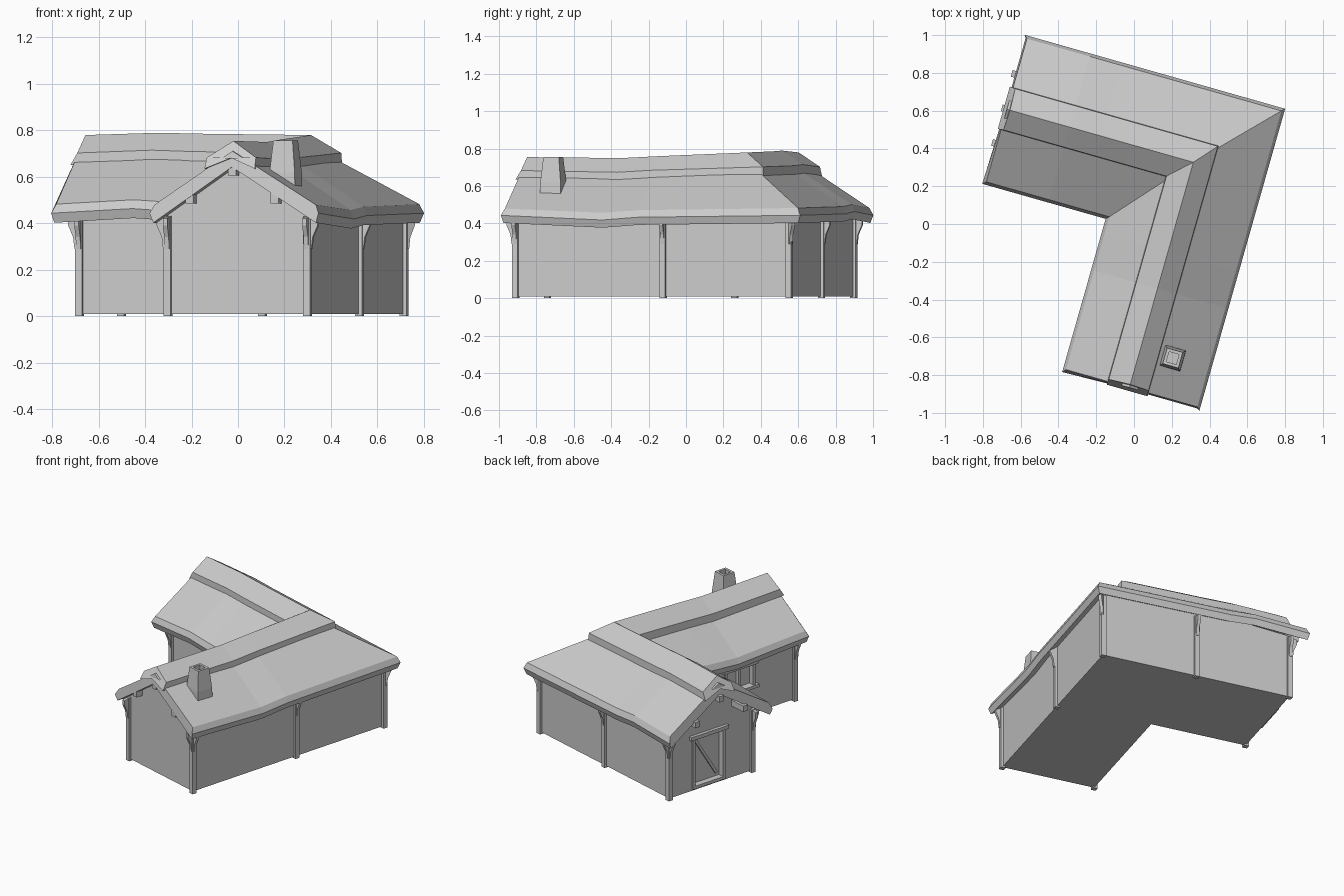
import bpy, bmesh, math
from mathutils import Matrix, Vector

old = bpy.data.objects.get("Cube")
if old:
    bpy.data.objects.remove(old, do_unlink=True)

grey = bpy.data.materials.new("plain_grey")
grey.use_nodes = True
grey.diffuse_color = (0.6, 0.6, 0.6, 1)
grey.node_tree.nodes["Principled BSDF"].inputs["Base Color"].default_value = (0.6, 0.6, 0.6, 1)

# House frame: origin at the outer roof corner, wings run along -u and -v
PLACE = Matrix.Translation((0.80, 0.61, 0)) @ Matrix.Rotation(math.radians(-15.85), 4, "Z")
WA, WB = 0.755, 0.82          # roof widths of the two wings
RA, RB = 0.39, 0.405          # ridge distances from the outer eaves
END_A, END_B = 1.663, 1.434   # roof lengths of the two wings
WALL_A, WALL_B = 1.60, 1.33   # wall lengths of the two wings


def finish(name, bm):
    bmesh.ops.recalc_face_normals(bm, faces=bm.faces)
    bm.transform(PLACE)
    mesh = bpy.data.meshes.new(name)
    bm.to_mesh(mesh)
    bm.free()
    mesh.materials.append(grey)
    ob = bpy.data.objects.new(name, mesh)
    bpy.context.collection.objects.link(ob)
    return ob


def box(name, u, v, z):
    bm = bmesh.new()
    bmesh.ops.create_cube(bm, size=1)
    for p in bm.verts:
        p.co = [r[0] if c < 0 else r[1] for c, r in zip(p.co, (u, v, z))]
    return finish(name, bm)


def prism(name, outline, width, at, direction):
    """Extrude an (outward, z) outline across its outward direction."""
    out = Vector((direction[0], direction[1], 0)).normalized()
    side = Vector((-out.y, out.x, 0)) * width / 2
    base = Vector((at[0], at[1], 0))
    bm = bmesh.new()
    rings = [[bm.verts.new(base + out * o + side * s + Vector((0, 0, z))) for o, z in outline]
             for s in (-1, 1)]
    bridge(bm, rings)
    return finish(name, bm)


def bridge(bm, rings):
    n = len(rings[0])
    for a, b in zip(rings, rings[1:]):
        for i in range(n):
            j = (i + 1) % n
            bm.faces.new((a[i], a[j], b[j], b[i]))
    bm.faces.new(rings[0])
    bm.faces.new(rings[-1])


def sweep(name, profile, end_a, end_b):
    """Sweep a closed (dA, dB, z, setback) profile round the mitred corner."""
    # wing, distance, eave offset, ridge offset
    stations = [("a", end_a, 0, -0.025), ("a", 1.10, -0.025, -0.03), ("a", 0.9, -0.01, -0.02),
                ("m", 0, 0, 0),
                ("b", 0.9, 0.008, 0.006), ("b", 1.07, 0.02, 0.01), ("b", end_b, 0, 0)]
    bm = bmesh.new()
    rings = []
    for k, (wing, dist, low, high) in enumerate(stations):
        ring = []
        for da, db, z, back in profile:
            t = min(max((z - 0.44) / 0.335, 0), 1)
            dz = low + (high - low) * t if z > 0.1 else 0
            d = dist - back if k in (0, 6) else dist
            u = -d if wing == "b" else -da
            v = -d if wing == "a" else -db
            ring.append(bm.verts.new((u, v, z + dz)))
        rings.append(ring)
    bridge(bm, rings)
    return finish(name, bm)


# Roof slab with bevelled eaves
sweep("roof", [
    (0, 0, 0.443, 0), (0.016, 0.016, 0.482, 0.018), (RA, RB, 0.732, 0.018),
    (WA - 0.016, WB - 0.016, 0.482, 0.018), (WA, WB, 0.443, 0),
    (WA - 0.014, WB - 0.014, 0.402, 0.01), (RA, RB, 0.658, 0.01), (0.014, 0.014, 0.402, 0.01),
], END_A, END_B)

# Raised ridge covering
sweep("ridge_cover", [
    (0.285, 0.285, 0.65, 0), (0.288, 0.288, 0.702, 0.03), (RA, RB, 0.779, 0.035),
    (0.507, 0.515, 0.702, 0.03), (0.51, 0.518, 0.65, 0), (RA, RB, 0.70, 0),
], END_A, END_B)

# Walls with gables
walls = sweep("walls", [
    (0.067, 0.08, 0.01, 0), (0.067, 0.08, 0.442, 0), (RA, RB, 0.675, 0),
    (WA - 0.065, WB - 0.08, 0.442, 0), (WA - 0.065, WB - 0.08, 0.01, 0),
], WALL_A, WALL_B)


def recess(cutter):
    mod = walls.modifiers.new("opening", "BOOLEAN")
    mod.operation = "DIFFERENCE"
    mod.solver = "EXACT"
    mod.object = cutter
    bpy.context.view_layer.objects.active = walls
    bpy.ops.object.modifier_apply(modifier=mod.name)
    bpy.data.objects.remove(cutter, do_unlink=True)


# Door on the side gable
D0, D1 = -0.50, -0.28
recess(box("door_cutter", (-WALL_B - 0.05, -WALL_B + 0.03), (D0, D1), (0.04, 0.36)))
face = (-WALL_B - 0.012, -WALL_B + 0.005)
box("door_jamb_right", face, (D0 - 0.02, D0), (0.02, 0.36))
box("door_jamb_left", face, (D1, D1 + 0.02), (0.02, 0.36))
box("door_sill", face, (D0 - 0.02, D1 + 0.02), (0.02, 0.04))
box("door_lintel", (-WALL_B - 0.022, -WALL_B + 0.005), (D0 - 0.04, D1 + 0.04), (0.36, 0.385))
bm = bmesh.new()
bmesh.ops.create_cube(bm, size=1, matrix=Matrix.Translation((-WALL_B + 0.026, (D0 + D1) / 2, 0.2))
                      @ Matrix.Rotation(math.radians(-32), 4, "X")
                      @ Matrix.Diagonal((0.012, 0.018, 0.32, 1)))
finish("door_brace", bm)

# Window on the inner wall of the long wing
WU = -WA + 0.065
recess(box("window_cutter", (WU - 0.05, WU + 0.025), (-1.26, -1.06), (0.21, 0.35)))
for name, v, z, proud in (
        ("window_sill", (-1.30, -1.02), (0.19, 0.21), 0.025),
        ("window_head", (-1.30, -1.02), (0.35, 0.37), 0.02),
        ("window_jamb_front", (-1.28, -1.26), (0.21, 0.35), 0.012),
        ("window_jamb_back", (-1.06, -1.04), (0.21, 0.35), 0.012),
        ("window_mullion", (-1.167, -1.153), (0.21, 0.35), 0.002)):
    box(name, (WU - proud, WU + 0.024), v, z)

# Posts with curved braces under the eaves
IA, IB = -WA + 0.065, -WB + 0.08
POSTS = {
    "outer_corner": (-0.067, -0.08, [(1, 1)]),
    "long_side": (-0.067, -0.78, [(1, 0)]),
    "front_left": (-0.067, -WALL_A, [(1, 0), (0, -1)]),
    "front_right": (IA, -WALL_A, [(-1, 0), (0, -1)]),
    "back_side": (-0.70, -0.08, [(0, 1)]),
    "gable_back": (-WALL_B, -0.08, [(0, 1), (-1, 0)]),
    "gable_front": (-WALL_B, IB, [(0, -1), (-1, 0)]),
}
BRACE = [(0, 0.29), (0.02, 0.29), (0.026, 0.34), (0.048, 0.39), (0.048, 0.42), (0, 0.43)]
for name, (u, v, directions) in POSTS.items():
    r = 0.016
    box(name + "_post", (u - r, u + r), (v - r, v + r), (0, 0.43))
    for i, d in enumerate(directions):
        prism(f"{name}_brace_{i + 1}", BRACE, 0.02, (u, v), d)

# Beam ends beneath both gable overhangs
for i, (off, z) in enumerate(((-0.19, 0.5), (0, 0.62), (0.19, 0.5))):
    h = 0.018
    box(f"front_beam_{i + 1}", (-RA + off - h, -RA + off + h), (-END_A + 0.015, -1.5),
        (z - 0.015, z + 0.03))
    box(f"gable_beam_{i + 1}", (-END_B - 0.01, -1.25), (-RB + off - h, -RB + off + h),
        (z - 0.005, z + 0.035))

# Tapered chimney with an open top
bm = bmesh.new()
spot = Vector((-0.212, -1.432, 0))
rings = [[bm.verts.new(spot + Vector((x * h, y * h, z))) for x, y in ((-1, -1), (1, -1), (1, 1), (-1, 1))]
         for h, z in ((0.058, 0.54), (0.056, 0.62), (0.043, 0.755), (0.027, 0.755), (0.027, 0.725))]
bridge(bm, rings)
finish("chimney", bm)
